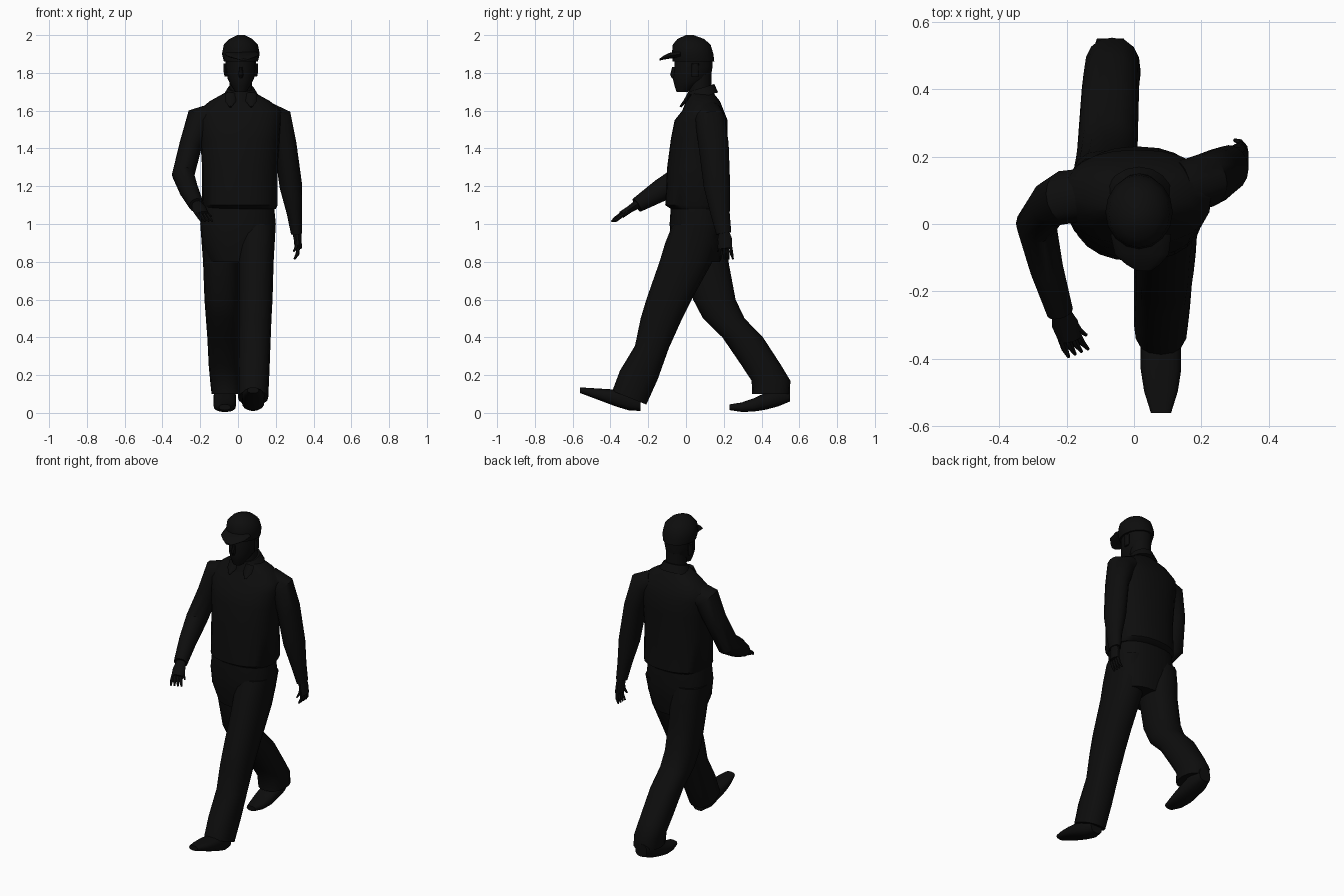
import bpy, bmesh, math
from mathutils import Vector

cube = bpy.data.objects.get("Cube")
if cube:
    bpy.data.objects.remove(cube, do_unlink=True)

# One flat near-black colour for the whole figure
black = bpy.data.materials.new("soft black")
black.use_nodes = True
black.diffuse_color = (.004, .004, .004, 1)
black.node_tree.nodes["Principled BSDF"].inputs["Base Color"].default_value = black.diffuse_color

UP, BACK = Vector((0, 0, 1)), Vector((0, 1, 0))
parts = []


def sample(values, t):
    """Read a constant, or a list of values spread evenly from start to end."""
    if not isinstance(values, (tuple, list)):
        return values
    place = t * (len(values) - 1)
    i = min(int(place), len(values) - 2)
    return values[i] + (values[i + 1] - values[i]) * (place - i)


def loft(name, x, y, z, width, depth, axis=None, sides=16, square=1, tilt=0):
    """Skin rounded sections along a path; without an axis they turn with the path."""
    settings = (x, y, z, width, depth, tilt)
    count = max(len(s) for s in settings if isinstance(s, (tuple, list)))
    rings = [[sample(s, i / (count - 1)) for s in settings] for i in range(count)]
    centres = [Vector(ring[:3]) for ring in rings]
    bm = bmesh.new()
    loops = []
    for i, (*_, half_width, half_depth, slope) in enumerate(rings):
        ahead, behind = centres[min(i + 1, count - 1)], centres[max(i - 1, 0)]
        forward = axis or (ahead - behind).normalized()
        across = (Vector((1, 0, 0)) - forward * forward.x).normalized()
        through = forward.cross(across)
        loop = []
        for k in range(sides):
            angle = math.tau * k / sides
            c, s = (math.copysign(abs(q) ** square, q) for q in (math.cos(angle), math.sin(angle)))
            offset = across * c * half_width + through * s * half_depth
            offset.z += slope * offset.y
            loop.append(bm.verts.new(centres[i] + offset))
        loops.append(loop)
    for low, high in zip(loops, loops[1:]):
        for k in range(sides):
            bm.faces.new((low[k - 1], low[k], high[k], high[k - 1]))
    bm.faces.new(loops[0])
    bm.faces.new(loops[-1])
    bmesh.ops.recalc_face_normals(bm, faces=bm.faces)
    mesh = bpy.data.meshes.new(name)
    bm.to_mesh(mesh)
    bm.free()
    mesh.materials.append(black)
    part = bpy.data.objects.new(name, mesh)
    bpy.context.collection.objects.link(part)
    parts.append(part)


def shoe(side, x, heel, toe, heights):
    """Shoe from heel to toe."""
    loft(side + "_shoe", x, (heel, toe), heights, width=(.04, .06, .06, .06, .05, .03),
         depth=(.04, .05, .045, .035, .025, .015), axis=BACK, square=.75)


def hand(side, wrist, knuckle, spread, curl):
    """Palm, four curled fingers and a thumb."""
    wrist, knuckle, spread, curl = map(Vector, (wrist, knuckle, spread, curl))
    along = (knuckle - wrist).normalized()
    middle = wrist.lerp(knuckle, .5)
    broad, thin = (.025, .04, .035), (.025, .02, .02)
    width, depth = (broad, thin) if abs(spread.x) > abs(spread.y) else (thin, broad)
    loft(side + "_palm", *zip(wrist, middle, knuckle), width, depth, sides=10)

    def finger(name, base, bend, length):
        joint = base + (along + bend * .3).normalized() * length
        tip = joint + (along + bend).normalized() * length * .8
        girth = (.01, .01, .005)
        loft(name, *zip(base, joint, tip), girth, girth, sides=6)

    for i, place in enumerate((-1.5, -.5, .5, 1.5)):
        finger(f"{side}_finger_{i + 1}", knuckle + spread * place - along * .01,
               curl + spread * place * 6, .04)
    finger(side + "_thumb", middle - spread * 1.5, curl - spread * 25, .04)


# Shirt body with bloused hem
loft("shirt", x=.01, y=(.06, .06, .06, .07, .08, .09, .09, .08),
     z=(1.08, 1.1, 1.3, 1.45, 1.55, 1.6, 1.65, 1.7),
     width=(.19, .2, .2, .21, .22, .22, .16, .07),
     depth=(.14, .17, .16, .15, .14, .11, .09, .06), axis=UP, sides=24, square=.85)

# Trousers: seat, then one striding leg each way
loft("trouser_seat", x=0, y=.06, z=(1.1, 1, .9, .8), width=(.19, .2, .19, .15),
     depth=(.14, .15, .12), axis=UP, sides=24, square=.85)
loft("left_trouser_leg", x=(.1, .08), y=(.06, .03, 0, -.09, -.13, -.18, -.25, -.3),
     z=(1, .9, .8, .6, .5, .35, .2, .08), width=(.1, .08),
     depth=(.13, .14, .14, .12, .11, .09, .1, .09), axis=UP, square=.85, tilt=(0, 0, 0, -.4))
loft("right_trouser_leg", x=(-.1, -.06), y=(.08, .1, .11, .15, .2, .3, .4, .45, .45),
     z=(1, .9, .8, .6, .5, .4, .25, .17, .1), width=(.1, .08), depth=(.12, .11, .1),
     axis=UP, square=.85)

# Shoes
shoe("left", .08, heel=-.24, toe=-.56, heights=(.05, .12))
shoe("right", -.07, heel=.55, toe=.23, heights=(.1, .08, .05, .03, .03))

# Sleeves from shoulder to cuff
loft("right_sleeve", x=(-.12, -.2, -.25, -.29, -.26, -.22), y=(.09, .08, .06, 0, -.13, -.26),
     z=(1.57, 1.55, 1.42, 1.26, 1.18, 1.1), width=(.07, .08, .06, .06, .05, .04),
     depth=(.08, .08, .07, .07, .06, .04))
loft("left_sleeve", x=(.14, .21, .25, .28, .3, .31), y=(.11, .2),
     z=(1.58, 1.55, 1.42, 1.2, 1.05, .95), width=(.07, .08, .06, .06, .04, .03),
     depth=(.08, .08, .08, .07, .05, .04))
hand("right", wrist=(-.22, -.25, 1.11), knuckle=(-.19, -.34, 1.05),
     spread=(-.016, -.006, 0), curl=(.3, 0, -.2))
hand("left", wrist=(.31, .2, .97), knuckle=(.32, .21, .87), spread=(0, .018, 0), curl=(-.7, 0, 0))

# Neck, head and face
middle_x = .015
loft("neck", middle_x, y=.075, z=(1.64, 1.8), width=.06, depth=.06, axis=UP)
loft("head", middle_x, y=(-.02, 0, .03, .04, .04), z=(1.7, 1.73, 1.77, 1.83, 1.89),
     width=(.03, .05, .07, .08, .08), depth=(.03, .06, .1, .1, .1), axis=UP)
loft("nose", middle_x, y=(-.06, -.07, -.06), z=(1.83, 1.79, 1.77),
     width=(.008, .014, .008), depth=.014, axis=UP, sides=8)
for side, sign in (("right", -1), ("left", 1)):
    loft(side + "_ear", middle_x + sign * .08, y=.05, z=(1.78, 1.81, 1.85),
         width=(.006, .012, .012), depth=.02, axis=UP, sides=8)

    # Collar points below the neck
    loft(side + "_collar_point", middle_x + sign * .055, y=(.02, -.03), z=(1.69, 1.65, 1.62),
         width=(.03, .03, .006), depth=(.012, .006), sides=8)

# Folded collar
loft("collar", middle_x, y=.08, z=(1.72, 1.67), width=(.07, .1), depth=(.07, .09),
     axis=UP, tilt=.3)

# Cap crown and visor
loft("cap_crown", middle_x, y=(.04, .02), z=(1.86, 1.9, 1.95, 1.98, 2),
     width=(.09, .1, .09, .06, .02), depth=(.11, .11, .1, .07, .02), axis=UP)
loft("cap_visor", x=(.02, .03), y=(-.03, -.09, -.12, -.14), z=(1.9, 1.87),
     width=(.09, .08, .05, .02), depth=(.02, .005), axis=BACK)

# Smooth shading with sharp creases
bpy.ops.object.select_all(action="DESELECT")
for part in parts:
    part.select_set(True)
bpy.context.view_layer.objects.active = parts[0]
bpy.ops.object.shade_smooth_by_angle(angle=math.radians(40))
